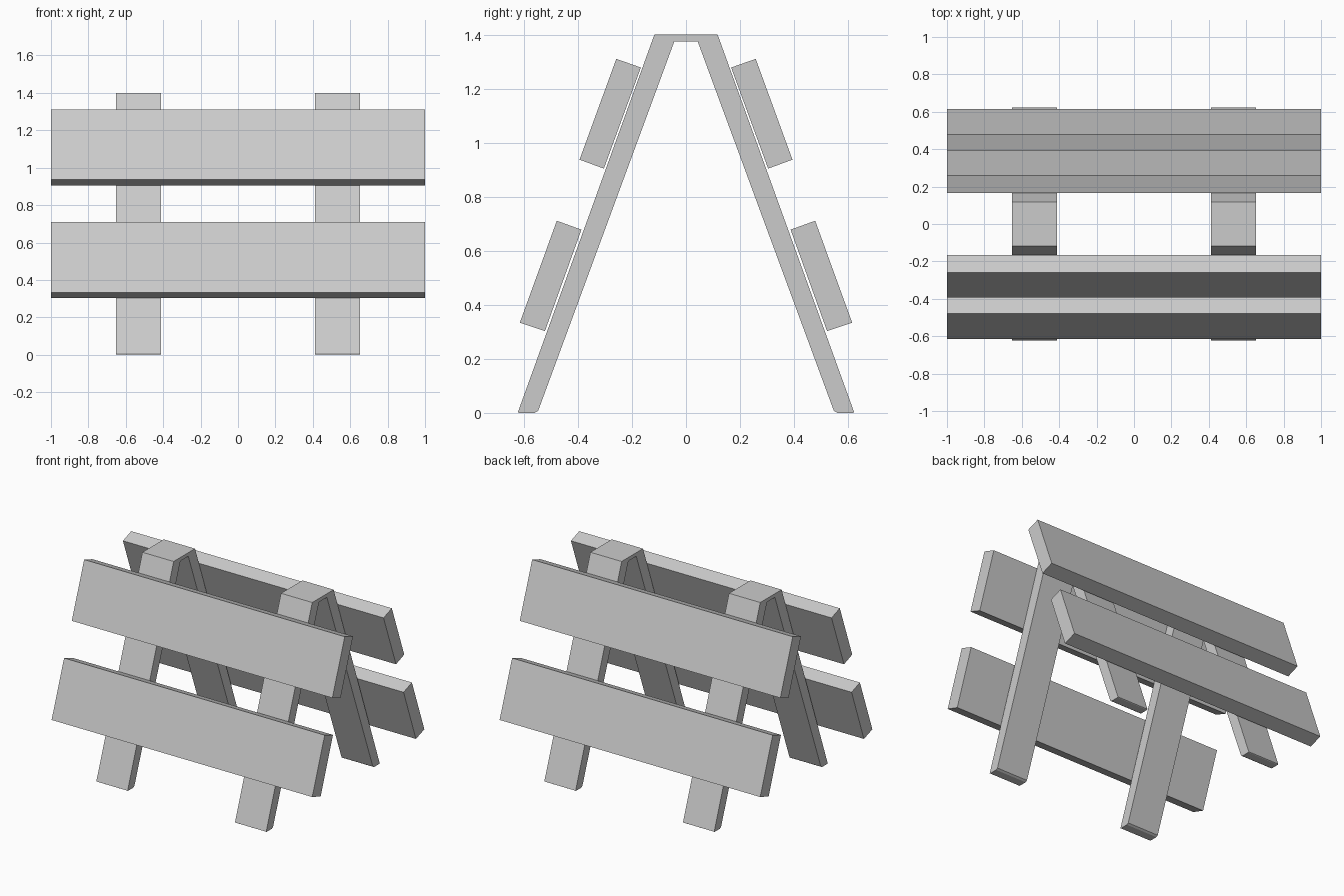
import bpy, bmesh

if "Cube" in bpy.data.objects:
    bpy.data.objects.remove(bpy.data.objects["Cube"])


def extrude_profile(name, profile, x0, x1):
    """Extrude a closed (y, z) outline along x."""
    bm = bmesh.new()
    face = bm.faces.new([bm.verts.new((x0, y, z)) for y, z in profile])
    ext = bmesh.ops.extrude_face_region(bm, geom=[face])
    verts = [g for g in ext["geom"] if isinstance(g, bmesh.types.BMVert)]
    bmesh.ops.translate(bm, verts=verts, vec=(x1 - x0, 0, 0))
    bmesh.ops.recalc_face_normals(bm, faces=bm.faces[:])
    mesh = bpy.data.meshes.new(name)
    bm.to_mesh(mesh)
    bm.free()
    obj = bpy.data.objects.new(name, mesh)
    bpy.context.collection.objects.link(obj)
    return obj


# A-frame legs: half outline mirrored across y
half = [(0.117, 1.4), (0.622, 0.003), (0.617, 0), (0.56, 0), (0.547, 0.008), (0.043, 1.375)]
frame = half + [(-y, z) for y, z in reversed(half)]
for side, x0 in (("left", -0.652), ("right", 0.412)):
    extrude_profile(side + "_leg_frame", frame, x0, x0 + 0.24)

# Sloping barrier planks, two on each face
planks = {
    "upper": [(0.167, 1.278), (0.258, 1.31), (0.394, 0.937), (0.304, 0.904)],
    "lower": [(0.387, 0.678), (0.478, 0.711), (0.615, 0.334), (0.522, 0.303)],
}
for level, outline in planks.items():
    for face, s in (("front", -1), ("back", 1)):
        extrude_profile(f"{face}_{level}_plank", [(s * y, z) for y, z in outline], -1, 1)
